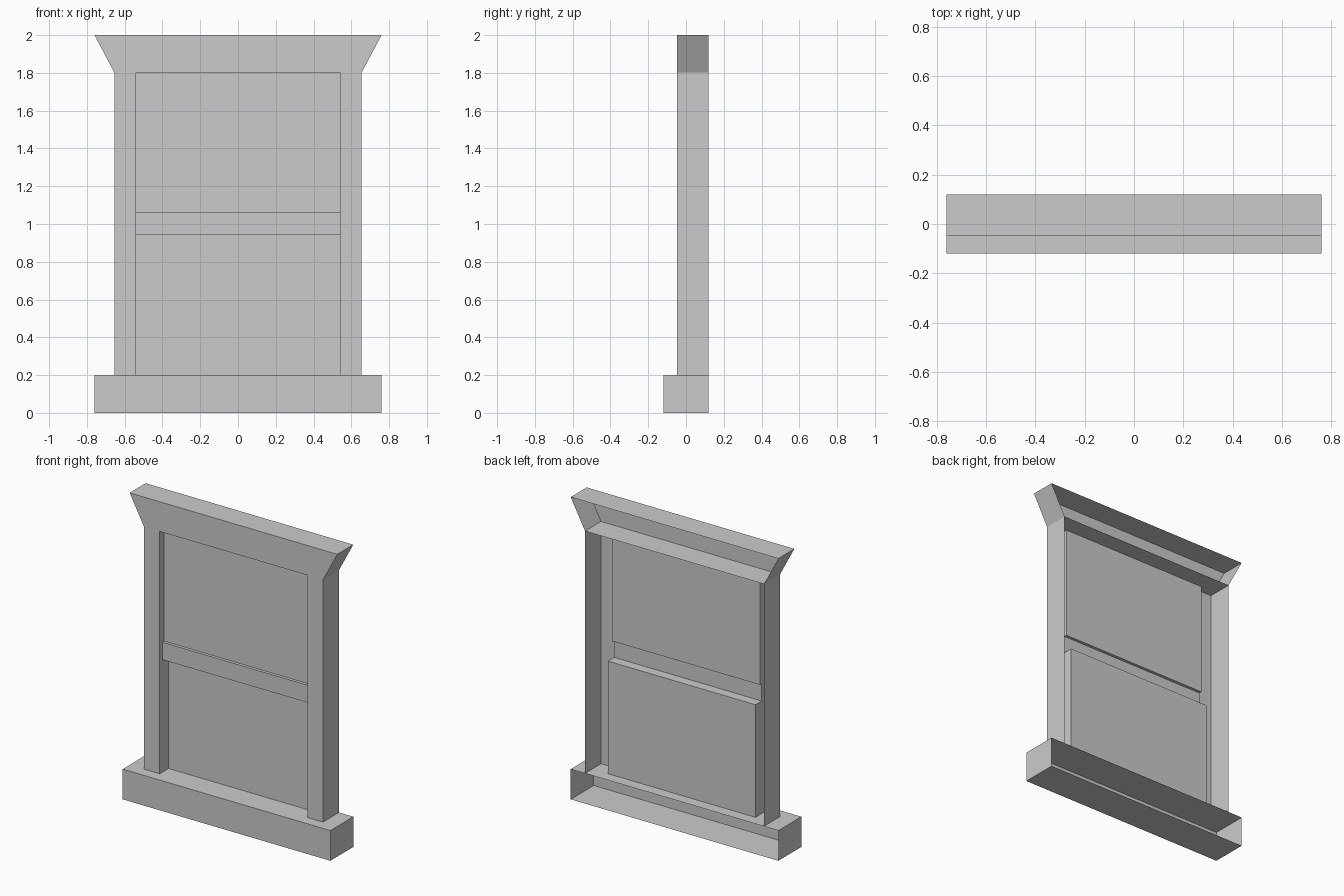
import bpy

if "Cube" in bpy.data.objects:
    bpy.data.objects.remove(bpy.data.objects["Cube"])


def make(name, verts, faces):
    mesh = bpy.data.meshes.new(name)
    mesh.from_pydata(verts, [], faces)
    mesh.update()
    obj = bpy.data.objects.new(name, mesh)
    bpy.context.collection.objects.link(obj)
    return obj


def open_back_box(name, outline, y0, y1):
    """Front face from an x,z outline, sides running back, no back face."""
    n = len(outline)
    verts = [(x, y, z) for y in (y0, y1) for x, z in outline]
    faces = [tuple(range(n))]
    faces += [((i + 1) % n, i, n + i, n + (i + 1) % n) for i in range(n)]
    return make(name, verts, faces)


def strip(name, path, shift):
    """Sweep an open 3D path along a straight shift."""
    n = len(path)
    verts = path + [tuple(a + b for a, b in zip(p, shift)) for p in path]
    faces = [(i, i + 1, n + i + 1, n + i) for i in range(n - 1)]
    return make(name, verts, faces)


def mirror_x(obj):
    mod = obj.modifiers.new("mirror", 'MIRROR')
    mod.use_mirror_merge = False


FRONT, BACK = -0.047, 0.12
SILL_Z, HEAD_Z, TOP_Z = 0.2, 1.803, 2.0
WIDE, OUTER, INNER = 0.76, 0.655, 0.54

# Sill and flared header, both hollow at the back
open_back_box("sill", [(-WIDE, 0), (WIDE, 0), (WIDE, SILL_Z), (-WIDE, SILL_Z)],
              -0.12, BACK)
open_back_box("header", [(-OUTER, HEAD_Z), (OUTER, HEAD_Z), (WIDE, TOP_Z), (-WIDE, TOP_Z)],
              FRONT, BACK)

# Side jambs: front face and outer wall
jamb = strip("jamb", [(INNER, FRONT, SILL_Z), (OUTER, FRONT, SILL_Z), (OUTER, BACK, SILL_Z)],
             (0, 0, HEAD_Z - SILL_Z))
mirror_x(jamb)

# Sashes: stepped y,z profile of lower pane, meeting rail and upper pane
profile = [(0.045, SILL_Z), (0.045, 0.945), (-0.02, 0.945),
           (-0.02, 1.06), (0.0, 1.06), (0.0, HEAD_Z)]
strip("sash_panes", [(-INNER, y, z) for y, z in profile], (2 * INNER, 0, 0)).data.flip_normals()

# Inner jamb returns, reaching back to the sash surface
edge = [(FRONT, SILL_Z)] + profile + [(FRONT, HEAD_Z)]
reveal = make("jamb_reveal", [(INNER, y, z) for y, z in edge],
              [tuple(reversed(range(len(edge))))])
reveal.data.flip_normals() if reveal.data.polygons[0].normal.x > 0 else None
mirror_x(reveal)

# Sash panes should face the front
pane = bpy.data.objects["sash_panes"].data
if pane.polygons[0].normal.y > 0:
    pane.flip_normals()
